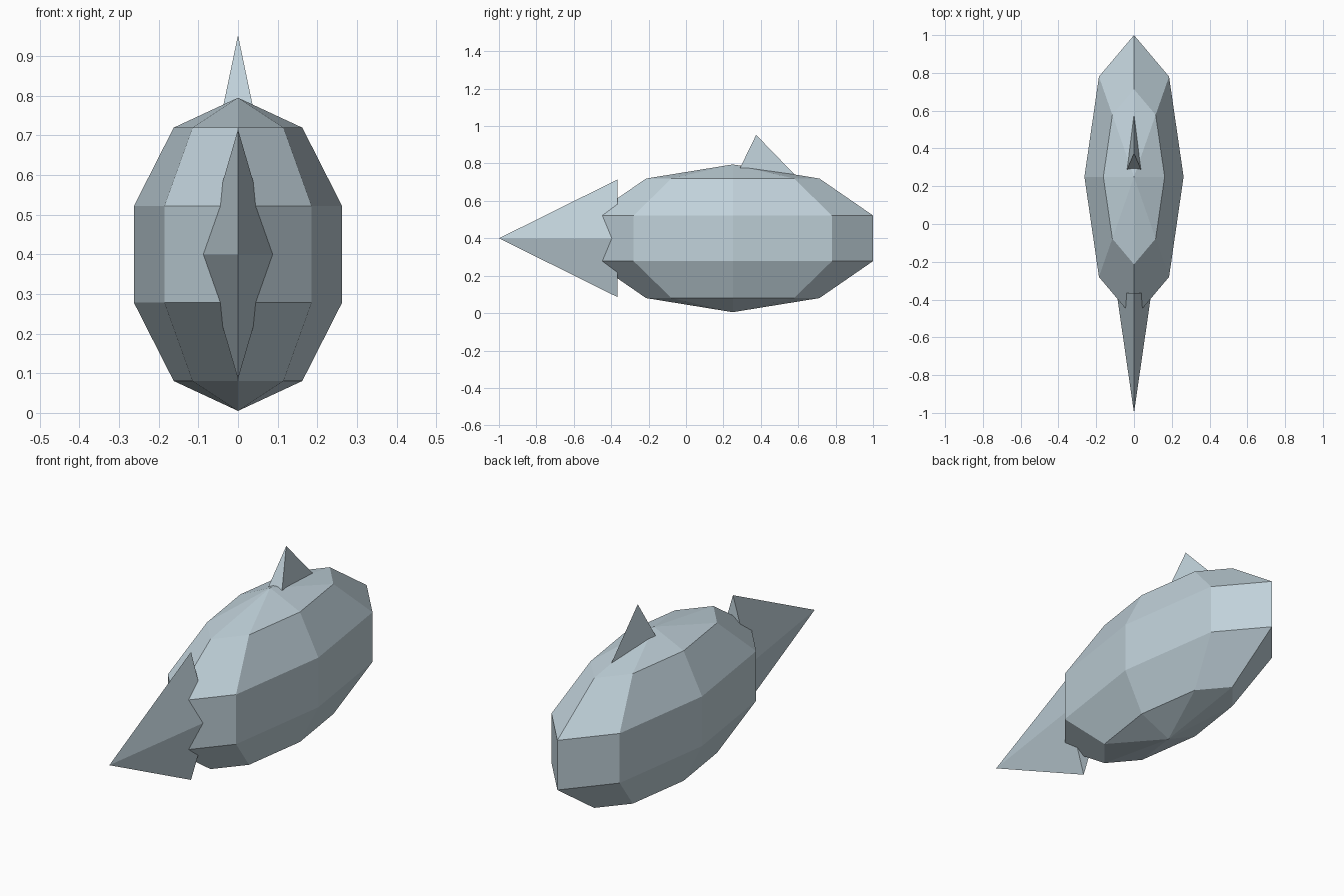
import bpy, bmesh
from math import pi
from mathutils import Matrix

cube = bpy.data.objects.get("Cube")
if cube:
    bpy.data.objects.remove(cube, do_unlink=True)

# One pale blue-grey for the whole model
grey = bpy.data.materials.new("pale_blue_grey")
grey.use_nodes = True
colour = (0.53, 0.64, 0.70, 1)
grey.diffuse_color = colour
grey.node_tree.nodes["Principled BSDF"].inputs["Base Color"].default_value = colour


def add_part(name, bm):
    """Turn a bmesh into a flat-shaded object."""
    bmesh.ops.recalc_face_normals(bm, faces=bm.faces)
    mesh = bpy.data.meshes.new(name)
    bm.to_mesh(mesh)
    bm.free()
    mesh.materials.append(grey)
    obj = bpy.data.objects.new(name, mesh)
    bpy.context.collection.objects.link(obj)
    return obj


def pyramid(name, apex, base):
    """Pyramid from an apex and a ring of base corners, with a closed base."""
    bm = bmesh.new()
    tip = bm.verts.new(apex)
    ring = [bm.verts.new(p) for p in base]
    bm.faces.new(ring)
    for a, b in zip(ring, ring[1:] + ring[:1]):
        bm.faces.new((a, b, tip))
    return add_part(name, bm)


# Body: low-poly sphere, narrow across and long front to back
bm = bmesh.new()
bmesh.ops.create_uvsphere(bm, u_segments=8, v_segments=5, radius=1)
bmesh.ops.scale(bm, vec=(0.276, 0.7886, 0.395), verts=bm.verts)
bmesh.ops.translate(bm, vec=(0, 0.25, 0.4), verts=bm.verts)
add_part("body", bm)

# Tail: flattened four-sided cone pointing to -y
tail_y, tail_w, tail_h, mid_z = -0.365, 0.092, 0.315, 0.4
pyramid("tail", (0, -1, mid_z),
        [(tail_w, tail_y, mid_z), (0, tail_y, mid_z + tail_h),
         (-tail_w, tail_y, mid_z), (0, tail_y, mid_z - tail_h)])

# Fin: three-sided spike sunk into the top of the body
pyramid("top_fin", (0, 0.375, 0.953),
        [(0.045, 0.27, 0.737), (0, 0.63, 0.69), (-0.045, 0.27, 0.737)])
